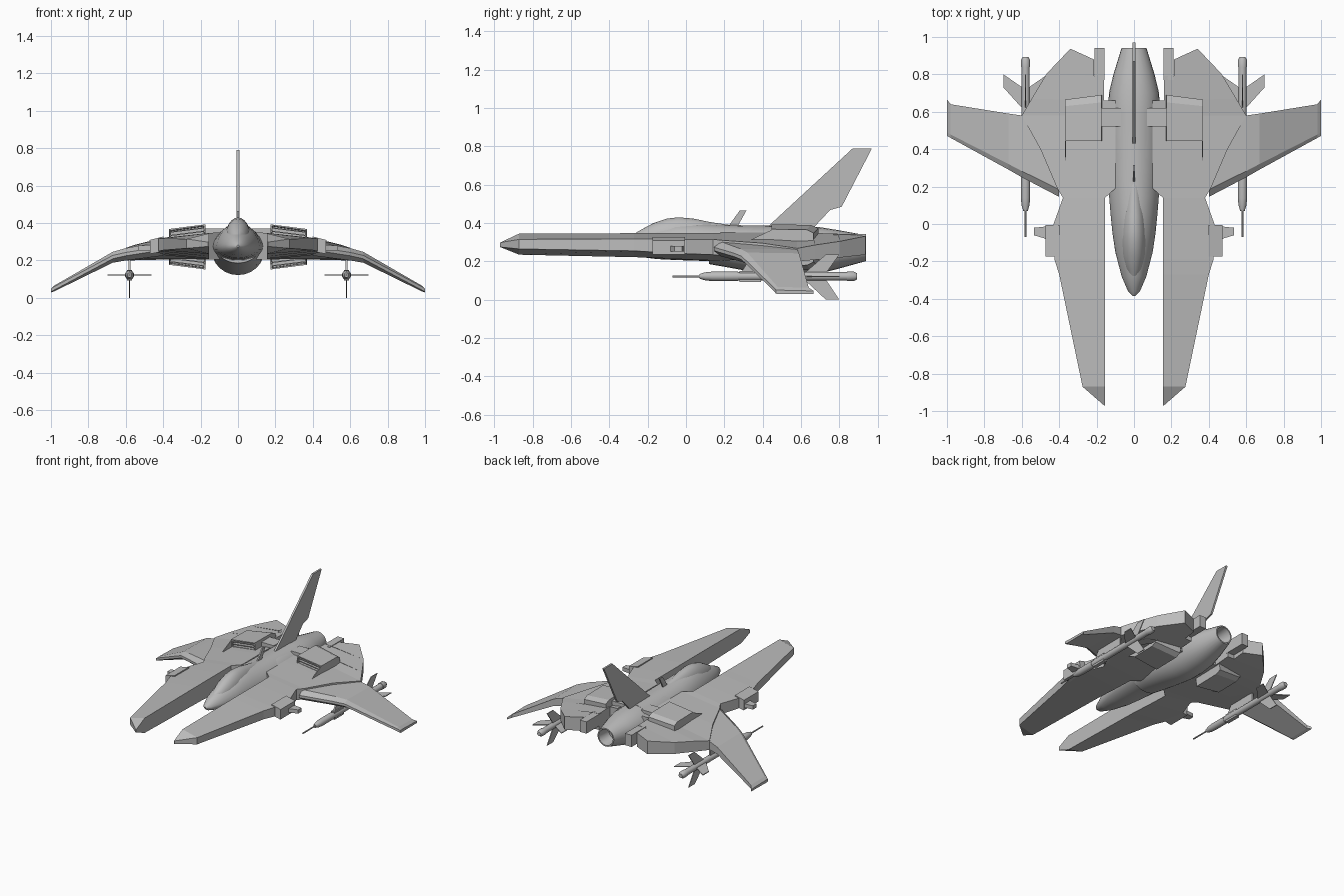
import bpy, bmesh, math

if "Cube" in bpy.data.objects:
    bpy.data.objects.remove(bpy.data.objects["Cube"])

GREY = bpy.data.materials.new("hull_grey")
GREY.diffuse_color = (.5, .5, .5, 1)
GREY.use_nodes = True
GREY.node_tree.nodes["Principled BSDF"].inputs["Base Color"].default_value = GREY.diffuse_color


def finish(name, bm, mirror=False, smooth=False):
    bmesh.ops.remove_doubles(bm, verts=bm.verts, dist=1e-5)
    bmesh.ops.recalc_face_normals(bm, faces=bm.faces)
    me = bpy.data.meshes.new(name)
    bm.to_mesh(me)
    bm.free()
    me.materials.append(GREY)
    ob = bpy.data.objects.new(name, me)
    bpy.context.collection.objects.link(ob)
    if mirror:
        ob.modifiers.new("Mirror", "MIRROR").use_mirror_merge = False
    if smooth:
        bpy.ops.object.select_all(action="DESELECT")
        ob.select_set(True)
        bpy.context.view_layer.objects.active = ob
        bpy.ops.object.shade_smooth_by_angle(angle=math.radians(40))
    return ob


def loft(name, rings, mirror=False, smooth=False):
    """Skin a list of equal-length closed rings and cap both ends."""
    bm = bmesh.new()
    vs = [[bm.verts.new(p) for p in r] for r in rings]
    n = len(rings[0])
    for a, b in zip(vs, vs[1:]):
        for i in range(n):
            j = (i + 1) % n
            bm.faces.new((a[i], a[j], b[j], b[i]))
    bm.faces.new(vs[0])
    bm.faces.new(vs[-1])
    return finish(name, bm, mirror, smooth)


def oval(y, w, zb, zt, zm, cx=0, p=1.0, n=24):
    """Cross-section with half width w, widest at zm; p > 1 pinches the top."""
    r = []
    for i in range(n):
        a = 2 * math.pi * i / n
        s = math.sin(a)
        z = zm + (zt - zm) * s ** p if s > 0 else zm + (zm - zb) * s
        r.append((cx + w * math.cos(a), y, z))
    return r


def box(name, x0, x1, y0, y1, z0, z1, mirror=True):
    return loft(name, [[(x0, y, z0), (x1, y, z0), (x1, y, z1), (x0, y, z1)] for y in (y0, y1)], mirror)


def side_plate(name, pts, x, t, mirror=False):
    """Flat plate from a y-z outline."""
    return loft(name, [[(x + s * t, y, z) for y, z in pts] for s in (-1, 1)], mirror)


# Central fuselage and nose
loft("fuselage", [oval(y, w, zb, zt, .275, p=1.25) for y, w, zb, zt in [
    (-.385, .006, .27, .282), (-.36, .032, .25, .302), (-.28, .066, .228, .338),
    (-.15, .1, .212, .376), (-.05, .115, .207, .4), (.05, .125, .204, .4), (.15, .133, .2, .394),
    (.3, .137, .18, .388), (.6, .137, .18, .384)]], smooth=True)

# Bubble canopy
loft("canopy", [oval(y, w, .28, zt, .31) for y, w, zt in [
    (-.3, .012, .325), (-.24, .045, .362), (-.17, .063, .4), (-.1, .07, .423), (-.04, .071, .43),
    (.04, .066, .423), (.12, .055, .406), (.24, .04, .388)]], smooth=True)

# Engine tube with hollow nozzle
loft("engine", [oval(y, w, zb, zt, (zb + zt) / 2) for y, w, zb, zt in [
    (.12, .11, .186, .34), (.2, .128, .172, .37), (.35, .138, .145, .385), (.5, .14, .122, .384),
    (.6, .139, .125, .382), (.7, .134, .138, .378), (.8, .11, .163, .362), (.94, .067, .202, .336),
    (.94, .058, .211, .327), (.84, .045, .224, .314)]], smooth=True)

# Front prongs: (y, outer x, inner bottom/top, outer bottom/top)
loft("prong", [[(.155, y, ib), (xo, y, ob), (xo, y, ot), (.155, y, it)] for y, xo, ib, it, ob, ot in [
    (-.97, .16, .275, .298, .275, .298), (-.87, .275, .235, .345, .265, .315),
    (-.27, .4, .222, .347, .255, .318), (-.19, .425, .22, .347, .25, .318),
    (0, .43, .21, .347, .24, .315), (.14, .38, .205, .347, .235, .315)]], mirror=True)

# Rear wing body: (inner x, inner y, outer x, outer y, inner bottom/top, outer bottom/top)
loft("wing_body", [[(xi, yi, ib), (xo, yo, ob), (xo, yo, ot), (xi, yi, it)]
     for xi, yi, xo, yo, ib, it, ob, ot in [
    (.155, .14, .38, .14, .205, .347, .235, .315), (.1, .19, .41, .19, .205, .35, .23, .31),
    (.1, .4, .5, .4, .212, .35, .21, .295), (.1, .58, .6, .58, .215, .35, .2, .268),
    (.1, .66, .547, .67, .215, .35, .208, .285), (.16, .66, .547, .67, .215, .348, .208, .285),
    (.16, .79, .467, .804, .225, .345, .22, .305), (.215, .79, .467, .804, .225, .342, .22, .305),
    (.215, .88, .34, .937, .235, .338, .235, .332)]], mirror=True)

# Drooped outer wings: (x, leading y, trailing y, bottom z, top z)
loft("wing", [[(x, a, (b + t) / 2 - .008), (x, a + .1 * (c - a), b), (x, c, b + .002), (x, c, t - .004),
               (x, a + .1 * (c - a), t), (x, a, (b + t) / 2 + .01)] for x, a, c, b, t in [
    (.4, .145, .54, .226, .302), (.6, .25, .58, .2, .266), (.67, .29, .59, .188, .246),
    (.98, .46, .64, .036, .067), (1.0, .47, .665, .029, .05)]], mirror=True)

# Intake boxes above and below the body, with recessed mouths and slats
for name, f in (("upper", lambda z: z), ("lower", lambda z: .545 - z)):
    def sec(yi, yo, d, drop=0):
        return [(.165 + d, yi, f(.29 + d)), (.37 - d, yo, f(.28 + d)),
                (.37 - d, yo, f(.368 - d - drop)), (.175 + d, yi, f(.393 - d - drop))]
    loft(name + "_intake", [sec(.54, .54, .012), sec(.445, .445, .008), sec(.445, .445, 0),
                            sec(.65, .63, 0, .003), sec(.69, .665, 0, .02)], mirror=True)
    for k in range(3):
        dz = .018 * k
        loft(f"{name}_intake_slat_{k}", [[(.18, y, f(.335 + dz)), (.364, y, f(.312 + dz)),
             (.364, y, f(.318 + dz)), (.18, y, f(.341 + dz))] for y in (.45, .53)], mirror=True)
    # Cheek walls running ahead of the intake
    side_plate(name + "_intake_cheek", [(.31, f(.3)), (.45, f(.29)), (.45, f(.366))], .367, .003, True)

# Braces joining intakes to the engine, and stubs beside the nozzle
box("engine_brace", .07, .18, .52, .62, .3, .372)
box("tail_stub", .158, .212, .77, .94, .255, .342)

# Side thruster pods with outer nubs
loft("side_pod", [[(.392, y, .25), (.47, y, .235), (.472, y, .31), (.398, y, .328)]
                  for y in (-.175, -.005)], mirror=True)
loft("side_pod_nub", [[(x, a, .252), (x, b, .252), (x, b, .28), (x, a, .28)]
                      for x, a, b in ((.46, -.085, -.01), (.485, -.075, -.015), (.535, -.06, -.02))], mirror=True)

# Tail fin and dorsal antenna
side_plate("tail_fin", [(.42, .375), (.87, .79), (.97, .79), (.812, .485), (.752, .468), (.66, .37)], 0, .007)
side_plate("antenna", [(.215, .375), (.28, .465), (.315, .465), (.265, .375)], 0, .005)

# Slung missiles
MX, MZ = .58, .122
loft("missile", [oval(y, r, MZ - r, MZ + r, MZ, MX, n=16) for y, r in [
    (-.07, .005), (.07, .005), (.07, .012), (.1, .021), (.14, .025), (.27, .025), (.27, .022),
    (.84, .022), (.84, .025), (.875, .025), (.893, .015)]], mirror=True, smooth=True)
box("missile_clamp", MX - .014, MX + .014, .28, .39, .092, .15)
side_plate("missile_pylon", [(.28, .13), (.34, .225), (.55, .225), (.55, .13)], MX, .006, True)
fin = [(.01, .61), (.118, .73), (.118, .8), (.01, .725)]
for k in range(4):
    c, s = round(math.cos(k * math.pi / 2)), round(math.sin(k * math.pi / 2))
    loft(f"missile_fin_{k}", [[(MX + c * r - s * t, y, MZ + (s * r * (1.034 if s < 0 else .97)) + c * t)
                              for r, y in fin] for t in (-.003, .003)], mirror=True)
